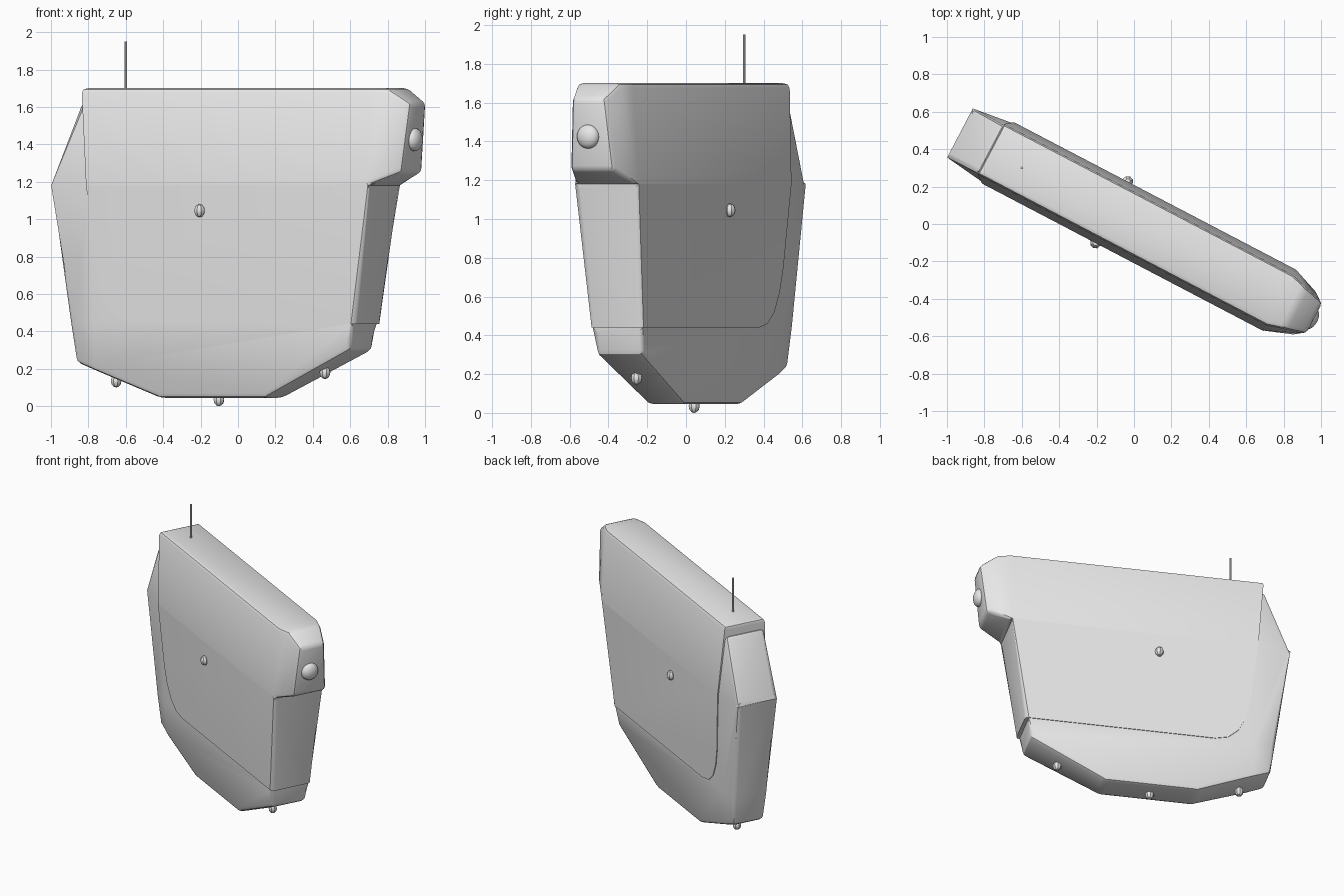
import bpy
import bmesh
import math
from mathutils import Matrix, Vector

cube = bpy.data.objects.get("Cube")
if cube:
    bpy.data.objects.remove(cube, do_unlink=True)

TURN = Matrix.Rotation(math.radians(-27.6), 4, "Z")

grey = bpy.data.materials.new("light_grey")
grey.use_nodes = True
grey.diffuse_color = (0.8, 0.8, 0.8, 1)
grey.node_tree.nodes["Principled BSDF"].inputs["Base Color"].default_value = (0.8, 0.8, 0.8, 1)


def finish(name, bm):
    """Turn the part to its final heading and shade it."""
    bmesh.ops.recalc_face_normals(bm, faces=bm.faces)
    bm.transform(TURN)
    mesh = bpy.data.meshes.new(name)
    bm.to_mesh(mesh)
    bm.free()
    mesh.materials.append(grey)
    obj = bpy.data.objects.new(name, mesh)
    bpy.context.collection.objects.link(obj)
    bpy.ops.object.select_all(action="DESELECT")
    obj.select_set(True)
    bpy.context.view_layer.objects.active = obj
    bpy.ops.object.shade_smooth_by_angle(angle=math.radians(30))
    return obj


PROFILE = [(0.04, 0.115), (0.44, 0.15), (1.18, 0.185), (1.71, 0.15)]


def half_depth(z):
    """Half thickness of the case at a height."""
    for (z0, d0), (z1, d1) in zip(PROFILE, PROFILE[1:]):
        if z <= z1:
            return d0 + (d1 - d0) * (z - z0) / (z1 - z0)
    return PROFILE[-1][1]


def slab(name, outline, cuts, taper, shrink, bevel_rule):
    """Extrude an outline, crease it at the cuts, taper it, bevel its rims."""
    bm = bmesh.new()
    face = bm.faces.new([bm.verts.new((x, -1, z)) for x, z in outline])
    out = bmesh.ops.extrude_face_region(bm, geom=[face])
    for v in out["geom"]:
        if isinstance(v, bmesh.types.BMVert):
            v.co.y = 1
    for co, axis in cuts:
        normal = Vector((1, 0, 0)) if axis == "x" else Vector((0, 0, 1))
        bmesh.ops.bisect_plane(bm, geom=bm.verts[:] + bm.edges[:] + bm.faces[:],
                               plane_co=normal * co, plane_no=normal)
    for v in bm.verts:
        v.co.y *= half_depth(v.co.z) * taper(v.co.x) - shrink
    bmesh.ops.recalc_face_normals(bm, faces=bm.faces)
    rims = []
    for e in bm.edges:
        mid = (e.verts[0].co + e.verts[1].co) / 2
        if e.calc_face_angle(0) > math.radians(20) and bevel_rule(mid):
            rims.append(e)
    bmesh.ops.bevel(bm, geom=rims, offset=0.025, segments=2, profile=0.5,
                    affect="EDGES", clamp_overlap=True)
    return finish(name, bm)


# Lower shell, with the bulging rim along the right-hand end
slab("lower_shell",
     [(-0.87, 1.63), (-1.05, 1.18), (-0.92, 0.235), (-0.42, 0.045), (0.22, 0.045),
      (0.745, 0.3), (0.76, 0.44), (0.74, 1.0), (-0.7, 1.55)],
     [(0.44, "z"), (1.18, "z"), (-0.8, "x")],
     lambda x: 1 - max(0, -0.8 - x) * 0.7, 0.005,
     lambda m: True)

# Upper case, with the tapered nose at the left-hand end
slab("upper_case",
     [(-0.865, 1.7), (0.97, 1.7), (1.09, 1.62), (1.05, 1.25), (0.88, 1.18),
      (0.785, 0.44), (-0.53, 0.44), (-0.62, 0.46), (-0.69, 0.52), (-0.74, 0.62),
      (-0.77, 0.75), (-0.82, 1.18)],
     [(1.18, "z"), (0.88, "x")],
     lambda x: 1 - max(0, x - 0.88) * 1.9, 0,
     lambda m: m.z > 1.45 or (m.x > 0.75 and m.z > 0.46))


# Sensor studs on both faces and along the bottom, and the nose dome
def ball(name, pos, size, sides, rings):
    bm = bmesh.new()
    bmesh.ops.create_uvsphere(bm, u_segments=sides, v_segments=rings, radius=1)
    bm.transform(Matrix.Translation(pos) @ Matrix.Diagonal((*size, 1)))
    finish(name, bm)


STUDS = {
    "front_stud": (-0.135, -0.185, 1.045),
    "back_stud": (-0.135, 0.185, 1.045),
    "bottom_stud_right": (-0.73, -0.01, 0.135),
    "bottom_stud_middle": (-0.11, -0.01, 0.035),
    "bottom_stud_left": (0.53, -0.01, 0.18),
}
for stud, place in STUDS.items():
    ball(stud, place, (0.03, 0.03, 0.035), 8, 6)
ball("nose_dome", (1.07, -0.01, 1.425), (0.04, 0.062, 0.062), 24, 12)

# Antenna
bm = bmesh.new()
bmesh.ops.create_cone(bm, cap_ends=True, segments=8, radius1=0.007, radius2=0.007, depth=0.27,
                      matrix=Matrix.Translation((-0.67, -0.012, 1.815)))
finish("antenna", bm)
